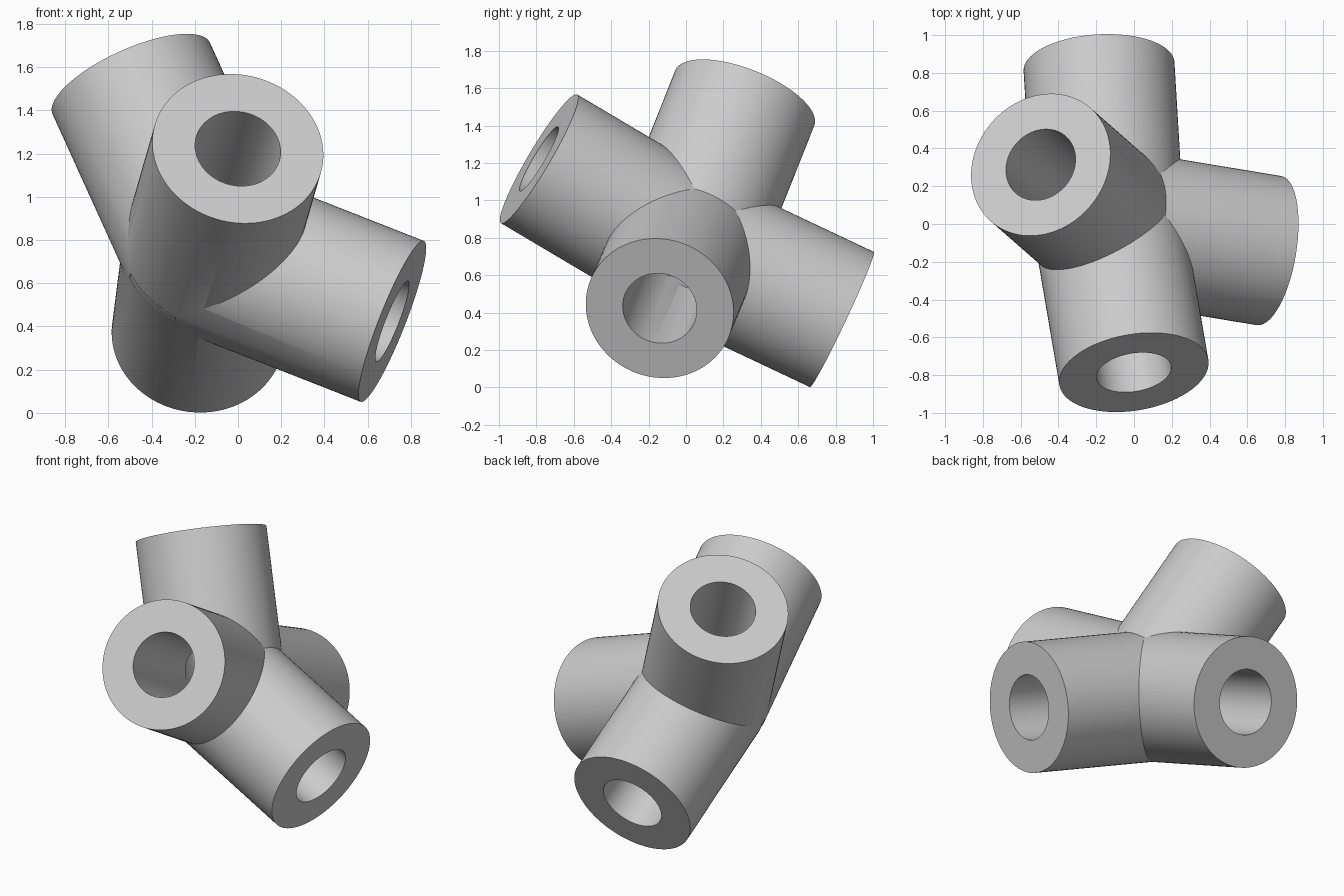
import bpy
from mathutils import Vector

cube = bpy.data.objects.get("Cube")
if cube:
    bpy.data.objects.remove(cube, do_unlink=True)

CENTRE = Vector((-0.135, 0, 0.757))
ENDS = {
    "front_tube": (0, -0.79, 1.225),
    "left_tube": (0.71, -0.14, 0.425),
    "back_tube": (-0.185, 0.83, 0.365),
    "upper_tube": (-0.495, 0.315, 1.55),
}
LENGTH = 0.923

grey = bpy.data.materials.new("plain_grey")
grey.use_nodes = True
colour = (0.6, 0.6, 0.6, 1)
grey.diffuse_color = colour
grey.node_tree.nodes["Principled BSDF"].inputs["Base Color"].default_value = colour


def rod(name, end, radius, length):
    """Cylinder running from the centre towards an end point."""
    direction = (Vector(end) - CENTRE).normalized()
    bpy.ops.mesh.primitive_cylinder_add(
        vertices=96, radius=radius, depth=length,
        location=CENTRE + direction * length / 2,
        rotation=direction.to_track_quat('Z', 'Y').to_euler())
    bpy.context.object.name = name
    return bpy.context.object


def ball(name, radius):
    bpy.ops.mesh.primitive_uv_sphere_add(
        segments=64, ring_count=32, radius=radius, location=CENTRE)
    bpy.context.object.name = name
    return bpy.context.object


def combine(target, tool, operation):
    """Apply a boolean, then discard the tool object."""
    mod = target.modifiers.new("join", 'BOOLEAN')
    mod.operation = operation
    mod.solver = 'EXACT'
    mod.object = tool
    bpy.context.view_layer.objects.active = target
    bpy.ops.object.modifier_apply(modifier=mod.name)
    bpy.data.objects.remove(tool, do_unlink=True)


# Outer body: four tubes around a rounded hub
body = ball("pipe_connector", 0.397)
for name, end in ENDS.items():
    combine(body, rod(name, end, 0.4, LENGTH), 'UNION')

# Bores that meet in the middle
bores = ball("bore_cutter", 0.198)
bores.hide_render = True
for name, end in ENDS.items():
    combine(bores, rod(name + "_bore", end, 0.2, LENGTH + 0.1), 'UNION')
combine(body, bores, 'DIFFERENCE')

# Surface finish
body.data.materials.clear()
body.data.materials.append(grey)
for face in body.data.polygons:
    face.material_index = 0
bpy.ops.object.select_all(action='DESELECT')
body.select_set(True)
bpy.context.view_layer.objects.active = body
bpy.ops.object.shade_smooth_by_angle(angle=0.4)
